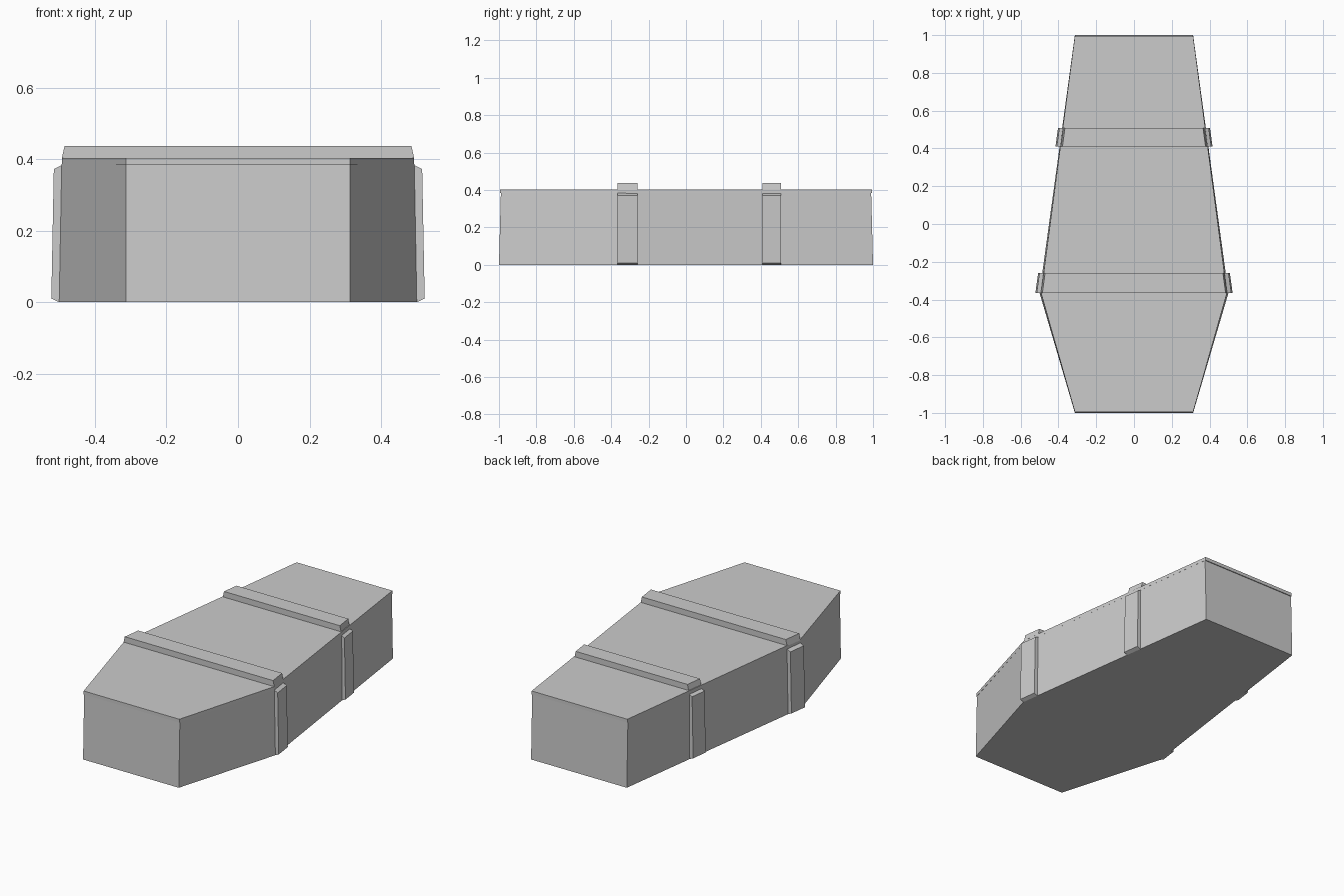
import bpy
import bmesh

cube = bpy.data.objects.get("Cube")
if cube:
    bpy.data.objects.remove(cube, do_unlink=True)

grey = bpy.data.materials.new("plain grey")
grey.use_nodes = True
colour = (0.6, 0.6, 0.6, 1)
grey.diffuse_color = colour
grey.node_tree.nodes["Principled BSDF"].inputs["Base Color"].default_value = colour

END, SHOULDER, SHOULDER_Y = 0.313, 0.5, -0.365


def loft(name, ring_a, ring_b):
    """Solid between two matching rings of points."""
    bm = bmesh.new()
    a = [bm.verts.new(p) for p in ring_a]
    b = [bm.verts.new(p) for p in ring_b]
    bm.faces.new(a)
    bm.faces.new(b)
    for i in range(len(a)):
        j = (i + 1) % len(a)
        bm.faces.new((a[i], a[j], b[j], b[i]))
    bmesh.ops.recalc_face_normals(bm, faces=bm.faces)
    mesh = bpy.data.meshes.new(name)
    bm.to_mesh(mesh)
    bm.free()
    mesh.materials.append(grey)
    obj = bpy.data.objects.new(name, mesh)
    bpy.context.collection.objects.link(obj)
    return obj


def outline(z, width_inset, end_inset):
    """Six-sided plan, widest at the shoulders."""
    right = [(END, -1 + end_inset), (SHOULDER - width_inset, SHOULDER_Y), (END, 1 - end_inset)]
    left = [(-x, y) for x, y in reversed(right)]
    return [(x, y, z) for x, y in right + left]


def wall_x(y):
    """Half width of the long tapering wall at y."""
    return SHOULDER + (END - SHOULDER) * (y - SHOULDER_Y) / (1 - SHOULDER_Y)


# Box with slightly leaning walls, and its thin lid
loft("box", outline(0, 0, 0), outline(0.383, 0.007, 0.01))
loft("lid", outline(0.383, 0.007, 0.005), outline(0.403, 0.008, 0.005))

# Bands over the lid and matching battens down both walls
top_section = [(-0.007, 0.4), (-0.015, 0.437)]
side_section = [(-0.02, 0.0), (0.0, 0.0), (0.022, 0.01), (0.015, 0.372), (-0.007, 0.383), (-0.02, 0.383)]
for place, y0, y1 in (("front", -0.365, -0.26), ("back", 0.41, 0.508)):
    bands, battens = [], []
    for y in (y0, y1):
        w = wall_x(y)
        right = [(w + dx, y, z) for dx, z in top_section]
        bands.append(right + [(-x, yy, z) for x, yy, z in reversed(right)])
        battens.append([(w + dx, y, z) for dx, z in side_section])
    loft(place + "_lid_band", *bands)
    batten = loft(place + "_wall_battens", *battens)
    batten.modifiers.new("Mirror", "MIRROR")
